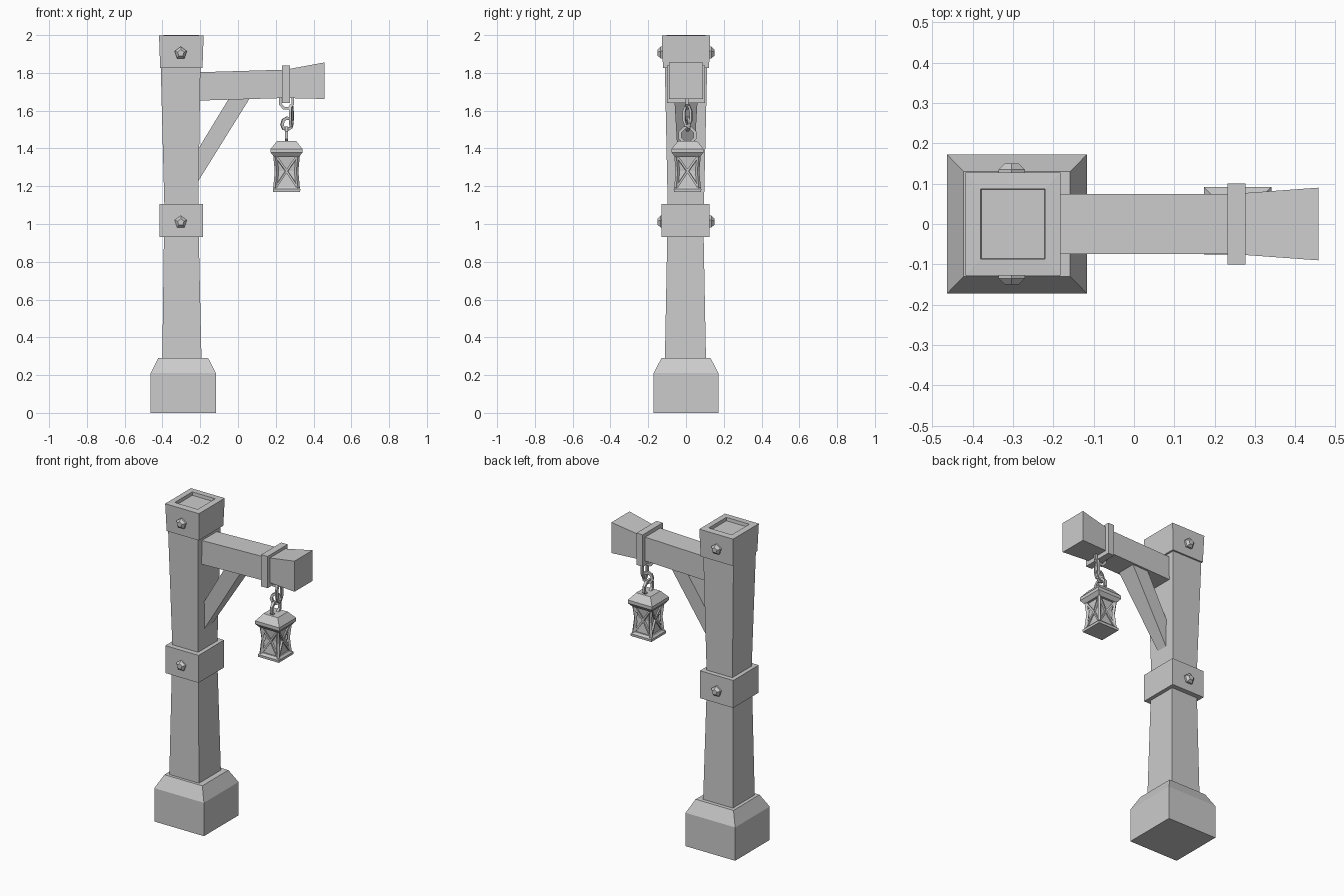
import bpy, bmesh, math
from mathutils import Vector, Matrix

if "Cube" in bpy.data.objects:
    bpy.data.objects.remove(bpy.data.objects["Cube"])


def finish(name, bm):
    bmesh.ops.recalc_face_normals(bm, faces=bm.faces)
    me = bpy.data.meshes.new(name)
    bm.to_mesh(me)
    bm.free()
    ob = bpy.data.objects.new(name, me)
    bpy.context.collection.objects.link(ob)
    return ob


def loft(name, loops):
    """Skin a list of equal-length point loops and cap both ends."""
    bm = bmesh.new()
    rings = [[bm.verts.new(p) for p in loop] for loop in loops]
    n = len(rings[0])
    for a, b in zip(rings, rings[1:]):
        for i in range(n):
            j = (i + 1) % n
            bm.faces.new((a[i], a[j], b[j], b[i]))
    bm.faces.new(rings[0])
    bm.faces.new(rings[-1])
    return finish(name, bm)


def rect_z(cx, cy, hx, hy, z):
    return [(cx + sx * hx, cy + sy * hy, z) for sx, sy in ((-1, -1), (1, -1), (1, 1), (-1, 1))]


def rect_x(x, hy, z0, z1):
    return [(x, -hy, z0), (x, hy, z0), (x, hy, z1), (x, -hy, z1)]


def bar(bm, a, b, w):
    """Add a square bar between two points."""
    a, b = Vector(a), Vector(b)
    d = b - a
    rot = d.to_track_quat('Z', 'Y').to_matrix().to_4x4()
    mat = Matrix.Translation((a + b) / 2) @ rot @ Matrix.Diagonal((w, w, d.length, 1))
    bmesh.ops.create_cube(bm, size=1, matrix=mat)


def link(name, centre, half_w, half_h, radius, turn, tilt=0.0):
    """Eight-sided chain link, standing in the XZ plane before turning about Z."""
    bm = bmesh.new()
    mat = (Matrix.Translation(centre) @ Matrix.Rotation(turn, 4, 'Z')
           @ Matrix.Rotation(tilt, 4, 'Y'))
    rings = []
    for i in range(8):
        a = math.tau * (i + 0.5) / 8
        out = Vector((math.cos(a), 0, math.sin(a)))
        mid = Vector((out.x * half_w, 0, out.z * half_h))
        rings.append([bm.verts.new(mat @ (mid + radius * (math.cos(t) * out + Vector((0, math.sin(t), 0)))))
                      for t in (math.tau * (k + 0.5) / 4 for k in range(4))])
    for i in range(8):
        a, b = rings[i], rings[(i + 1) % 8]
        for k in range(4):
            bm.faces.new((a[k], a[(k + 1) % 4], b[(k + 1) % 4], b[k]))
    return finish(name, bm)


PX = -0.30

# Stone foot
loft("stone_foot", [rect_z(-0.29, 0.0, 0.173, 0.172, 0), rect_z(-0.29, 0.0, 0.173, 0.172, 0.21),
                    rect_z(-0.29, 0.0, 0.132, 0.13, 0.29)])

# Waisted post
loft("post", [rect_z(-0.297, -0.003, 0.104, 0.109, 0.27), rect_z(PX, -0.003, 0.092, 0.096, 0.95),
              rect_z(PX, -0.001, 0.09, 0.096, 1.1), rect_z(-0.304, 0.0, 0.105, 0.112, 1.83)])

# Middle collar and top cap with a shallow recess
loft("middle_collar", [rect_z(PX, -0.003, 0.116, 0.127, 0.932), rect_z(PX, -0.003, 0.116, 0.127, 1.105)])
loft("top_cap", [rect_z(PX, 0, 0.112, 0.122, 1.825), rect_z(PX, 0, 0.118, 0.128, 1.998),
                 rect_z(PX, 0, 0.08, 0.087, 2.0), rect_z(PX, 0, 0.078, 0.085, 1.98)])

# Five-sided domed bolts, front and back
for level, z in (("middle", 1.01), ("top", 1.905)):
    for side, s in (("front", -1), ("back", 1)):
        loops = [[(-0.303 + r * math.sin(math.tau * i / 5), s * y, z + r * math.cos(math.tau * i / 5))
                  for i in range(5)] for r, y in ((0.034, 0.11), (0.034, 0.135), (0.018, 0.15))]
        loft(f"{level}_{side}_bolt", loops)

# Cross beam, flared at its free end
loft("beam", [rect_x(-0.22, 0.074, 1.653, 1.803), rect_x(0.25, 0.075, 1.667, 1.817),
              rect_x(0.457, 0.09, 1.662, 1.855)])

# Diagonal brace, narrower at the foot
loft("brace", [[(-0.215, -0.036, 1.22), (-0.215, 0.036, 1.22), (-0.215, 0.042, 1.39), (-0.215, -0.042, 1.39)],
               [(0.065, -0.062, 1.67), (0.065, 0.062, 1.67), (-0.045, 0.062, 1.67), (-0.045, -0.062, 1.67)]])

# Metal strap round the beam
loft("strap", [rect_x(0.232, 0.1, 1.64, 1.84), rect_x(0.276, 0.1, 1.64, 1.84)])

# Chain
LX, LY = 0.257, 0.008
link("hanger_link", (LX, 0.005, 1.65), 0.036, 0.04, 0.011, 0)
link("upper_link", (0.282, 0.008, 1.573), 0.02, 0.058, 0.01, math.radians(75))
link("lower_link", (LX + 0.003, LY, 1.53), 0.028, 0.032, 0.011, math.radians(15), 0.3)
link("lantern_ring", (LX, LY, 1.47), 0.043, 0.043, 0.011, math.radians(90))

# Lantern roof, floor and waisted glass
loft("lantern_roof", [rect_z(LX, LY, h, h, z) for h, z in
                      ((0.066, 1.355), (0.084, 1.378), (0.084, 1.398), (0.05, 1.44))])
loft("lantern_floor", [rect_z(LX, LY, h, h, z) for h, z in
                       ((0.072, 1.17), (0.073, 1.185), (0.062, 1.198))])
loft("lantern_glass", [rect_z(LX, LY, h, h, z) for h, z in
                       ((0.054, 1.19), (0.044, 1.28), (0.054, 1.37))])

# Lantern frame: corner posts and crossed bars on every side
bm = bmesh.new()
TOP, MID, LOW = (0.06, 1.365), (0.052, 1.28), (0.06, 1.19)
for k in range(4):
    rot = Matrix.Translation((LX, LY, 0)) @ Matrix.Rotation(k * math.pi / 2, 4, 'Z')
    centre = rot @ Vector((0, -0.048, MID[1]))
    m = rot @ Vector((MID[0], -MID[0], MID[1]))
    for h, z in (TOP, LOW):
        bar(bm, rot @ Vector((h, -h, z)), m, 0.015)
        for s in (-1, 1):
            bar(bm, rot @ Vector((s * h, -h, z)), centre, 0.011)
finish("lantern_frame", bm)
